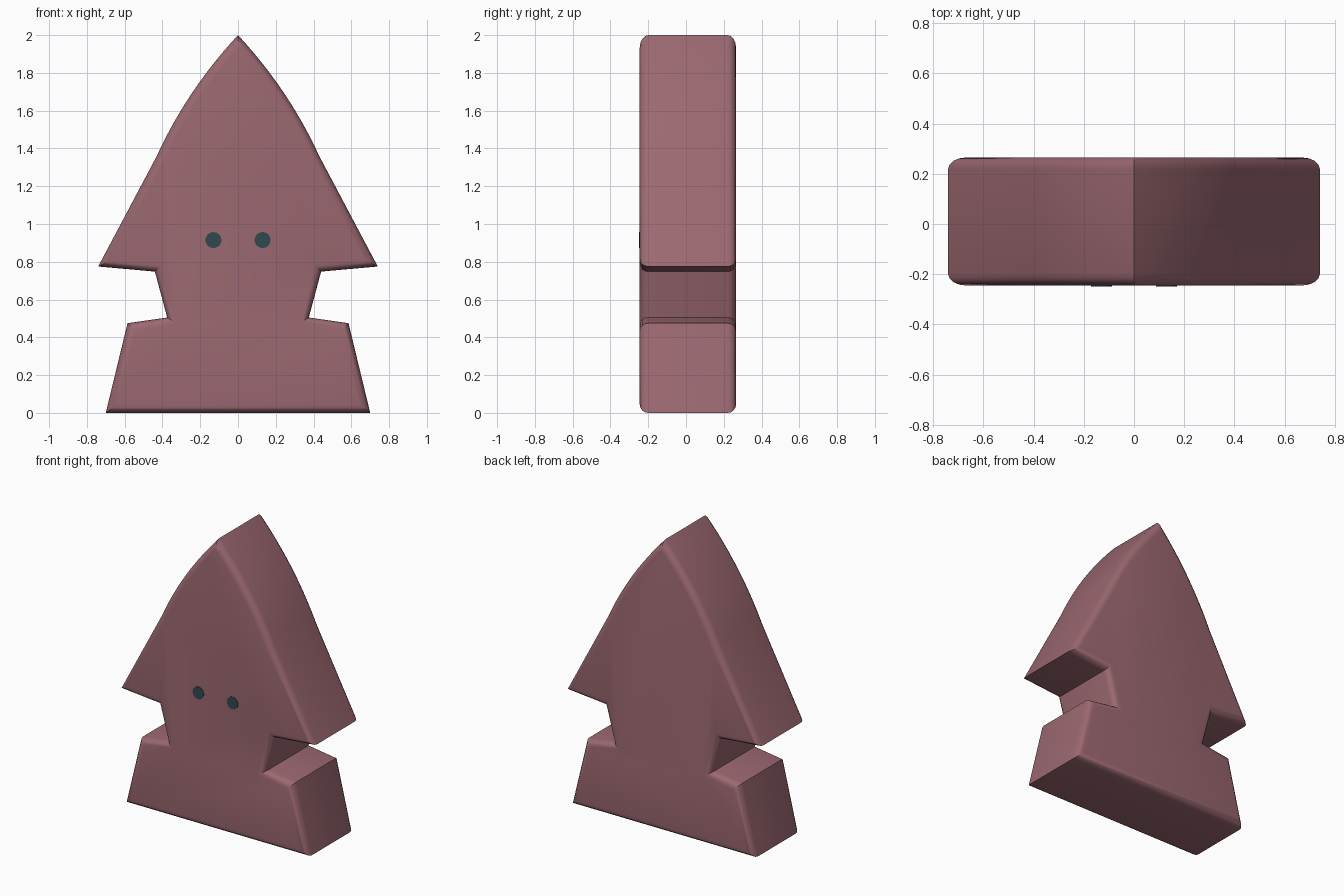
import bpy, bmesh, math
from mathutils import Vector

if "Cube" in bpy.data.objects:
    bpy.data.objects.remove(bpy.data.objects["Cube"])

FRONT, BACK = -0.245, 0.265


def material(name, color):
    m = bpy.data.materials.new(name)
    m.diffuse_color = (*color, 1)
    m.use_nodes = True
    m.node_tree.nodes["Principled BSDF"].inputs["Base Color"].default_value = m.diffuse_color
    return m


def finish(obj, mat, angle):
    obj.data.materials.append(mat)
    bpy.ops.object.select_all(action='DESELECT')
    bpy.context.view_layer.objects.active = obj
    obj.select_set(True)
    bpy.ops.object.shade_smooth_by_angle(angle=math.radians(angle))


skin = material("dusty_rose", (0.33, 0.14, 0.165))
dark = material("dark_teal", (0.03, 0.065, 0.08))

# Right half of the outline: skirt, notch, head fin, then the curved tip
right = [(0.70, 0), (0.585, 0.475), (0.375, 0.505), (0.44, 0.748), (0.74, 0.775)]
a, c, tip = Vector((0.43, 1.36)), Vector((0.27, 1.71)), Vector((0, 2))
N = 12
for i in range(N):
    t = i / N
    p = a * (1 - t) ** 2 + c * 2 * t * (1 - t) + tip * t * t
    right.append((p.x, p.y))
outline = right + [(0, 2)] + [(-x, z) for x, z in reversed(right)]

# Slab body with rounded front and back rims
bm = bmesh.new()
face = bm.faces.new([bm.verts.new((x, FRONT, z)) for x, z in outline])
ext = bmesh.ops.extrude_face_region(bm, geom=[face], use_keep_orig=True)
moved = [v for v in ext["geom"] if isinstance(v, bmesh.types.BMVert)]
bmesh.ops.translate(bm, verts=moved, vec=(0, BACK - FRONT, 0))
bmesh.ops.recalc_face_normals(bm, faces=bm.faces)
rims = [e for e in bm.edges if abs(e.verts[0].co.y - e.verts[1].co.y) < 1e-5]
bmesh.ops.bevel(bm, geom=rims, offset=0.045, offset_type='OFFSET',
                segments=4, profile=0.5, affect='EDGES', clamp_overlap=False)
bmesh.ops.recalc_face_normals(bm, faces=bm.faces)
mesh = bpy.data.meshes.new("body")
bm.to_mesh(mesh)
bm.free()
body = bpy.data.objects.new("body", mesh)
bpy.context.collection.objects.link(body)
finish(body, skin, 30)

# Eyes: small discs set into the front face
for side, x in (("left", -0.13), ("right", 0.13)):
    bpy.ops.mesh.primitive_cylinder_add(vertices=32, radius=0.042, depth=0.03,
                                        location=(x, FRONT + 0.012, 0.915),
                                        rotation=(math.pi / 2, 0, 0))
    eye = bpy.context.object
    eye.name = side + "_eye"
    finish(eye, dark, 30)
